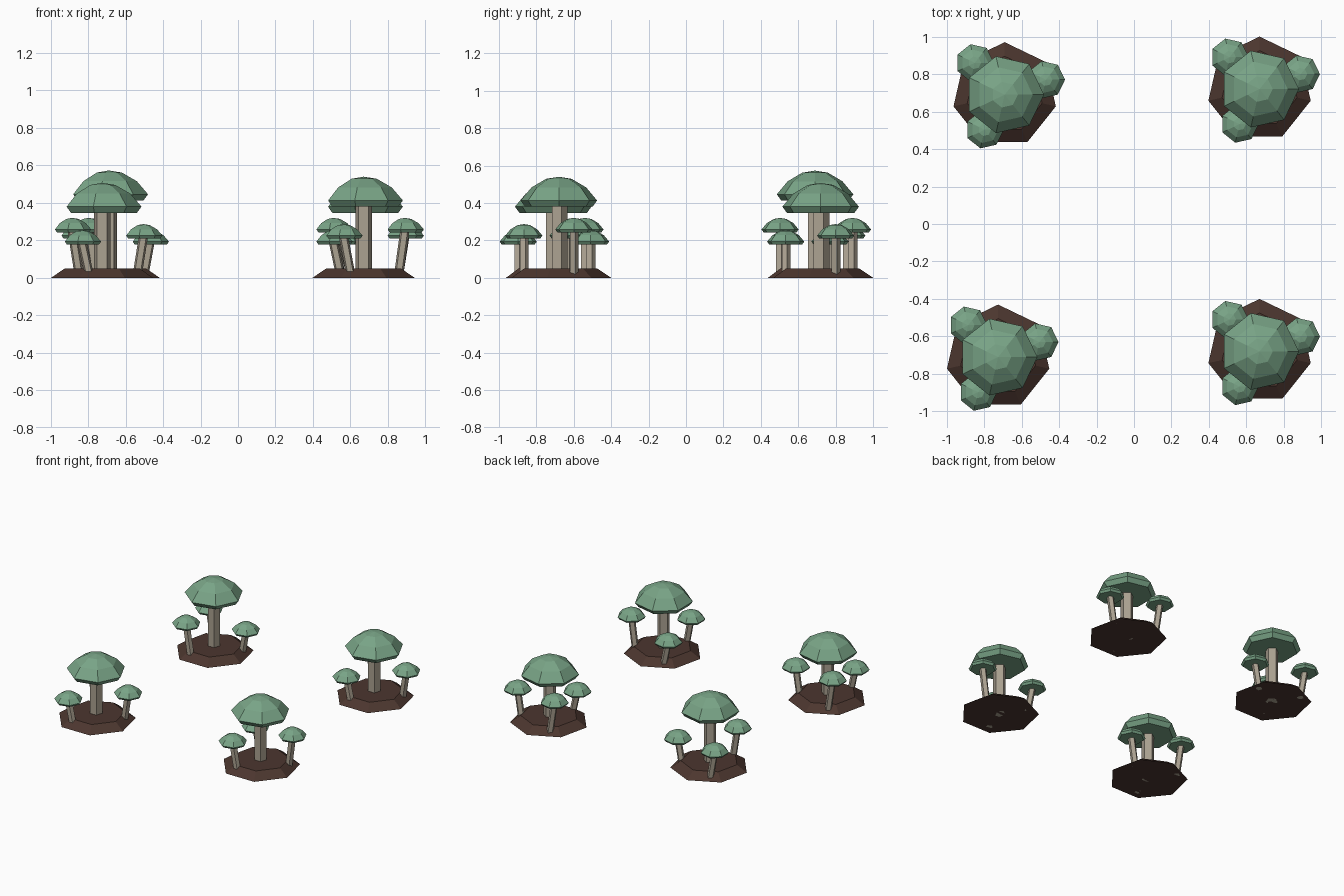
import bpy
import bmesh
from math import cos, sin, pi
from mathutils import Vector

cube = bpy.data.objects.get("Cube")
if cube:
    bpy.data.objects.remove(cube, do_unlink=True)


def make_material(name, colour):
    mat = bpy.data.materials.new(name)
    mat.use_nodes = True
    mat.diffuse_color = (*colour, 1)
    mat.node_tree.nodes["Principled BSDF"].inputs["Base Color"].default_value = (*colour, 1)
    return mat


GREEN = make_material("cap green", (0.19, 0.37, 0.24))
CREAM = make_material("stem cream", (0.41, 0.36, 0.285))
BROWN = make_material("soil brown", (0.072, 0.037, 0.028))


def stack(name, rings, sides, start, mat):
    """Join rings of (centre, radius) into a closed flat-faced solid; radius 0 is a tip."""
    bm = bmesh.new()
    loops = []
    for centre, radius in rings:
        c = Vector(centre)
        if radius == 0:
            loops.append([bm.verts.new(c)] * sides)
            continue
        angles = [start + 2 * pi * i / sides for i in range(sides)]
        loops.append([bm.verts.new(c + Vector((cos(a), sin(a), 0)) * radius) for a in angles])
    for low, high in zip(loops, loops[1:]):
        for i in range(sides):
            j = (i + 1) % sides
            quad = dict.fromkeys((low[i], low[j], high[j], high[i]))
            bm.faces.new(list(quad))
    for loop in (loops[0], loops[-1]):
        if loop[0] is not loop[1]:
            bm.faces.new(loop)
    bmesh.ops.recalc_face_normals(bm, faces=bm.faces)
    mesh = bpy.data.meshes.new(name)
    bm.to_mesh(mesh)
    bm.free()
    mesh.materials.append(mat)
    obj = bpy.data.objects.new(name, mesh)
    bpy.context.collection.objects.link(obj)
    return obj


# Cap profile: radius and drop below the top
CAP = [(0.185, 0.16), (0.21, 0.127), (0.15, 0.057), (0.07, 0.011), (0, 0)]


def mushroom(name, foot, head, top, scale, stem_radius):
    hx, hy = head
    under = top - CAP[0][1] * scale
    stack(name + "_stem", [((*foot, 0), stem_radius), ((hx, hy, under + 0.01), stem_radius)],
          5, pi / 2, CREAM)
    stack(name + "_cap", [((hx, hy, top - d * scale), r * scale) for r, d in CAP],
          7, 0, GREEN)


# Small mushrooms around each tall one: foot x, head x, y
SMALL = [(-0.12, -0.16, 0.17), (0.185, 0.22, 0.08), (-0.065, -0.107, -0.187)]
SMALL_TOPS = [0.32, 0.287, 0.255]

# Clusters: centre, height of the tall cap, shift of the small heights
CLUSTERS = {
    "front_right": (-0.725, -0.71, 0.507, 0),
    "back_left": (0.67, 0.72, 0.507, 0),
    "front_left": (0.67, -0.68, 0.54, 2),
    "back_right": (-0.69, 0.69, 0.573, 1),
}

for place, (x, y, tall, shift) in CLUSTERS.items():
    # Soil mound
    stack(place + "_mound", [((x, y, 0), 0.28), ((x, y, 0.05), 0.205)], 7, pi / 2, BROWN)
    # Tall mushroom
    mushroom(place + "_tall", (x, y), (x, y), tall, 1, 0.046)
    # Small leaning mushrooms
    for i, (foot_x, head_x, dy) in enumerate(SMALL):
        mushroom(f"{place}_small_{i + 1}", (x + foot_x, y + dy), (x + head_x, y + dy),
                 SMALL_TOPS[(i + shift) % 3], 0.485, 0.026)
